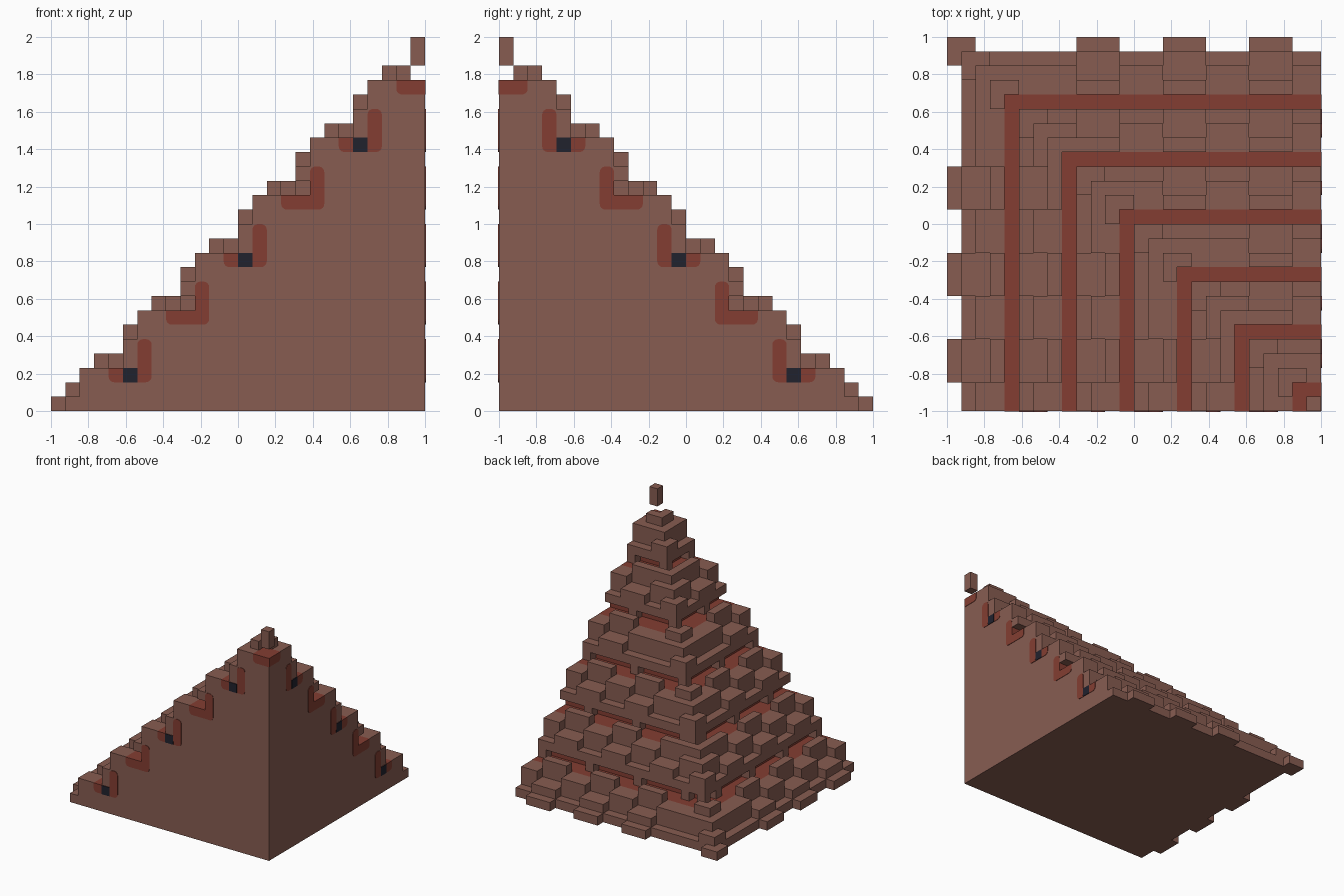
import bpy, bmesh, math

N = 26            # blocks along each side
U = 2.0 / N       # size of one block

if "Cube" in bpy.data.objects:
    bpy.data.objects.remove(bpy.data.objects["Cube"], do_unlink=True)


def make_material(name, rgb):
    mat = bpy.data.materials.new(name)
    mat.use_nodes = True
    color = (*rgb, 1.0)
    mat.diffuse_color = color
    mat.node_tree.nodes["Principled BSDF"].inputs["Base Color"].default_value = color
    return mat


BROWN = make_material("brown_stone", (0.245, 0.108, 0.083))
RED = make_material("red_stone", (0.23, 0.048, 0.032))
NAVY = make_material("dark_navy", (0.015, 0.016, 0.027))


def add_object(name, bm, materials):
    mesh = bpy.data.meshes.new(name)
    bm.to_mesh(mesh)
    bm.free()
    for mat in materials:
        mesh.materials.append(mat)
    obj = bpy.data.objects.new(name, mesh)
    bpy.context.scene.collection.objects.link(obj)
    return obj


def in_brick(pos, edge):
    """Raised bricks, three blocks wide, left out close to the corner."""
    centre = 6 * (pos // 6) + 3
    return abs(pos - centre) <= 1 and edge - centre > 4


def solid(x, y, k):
    """Whether a block of the stepped quarter pyramid is filled."""
    if min(x, y, k) < 0 or max(x, y, k) >= N:
        return False
    a, b = N - 1 - x, y
    ring, pos = max(a, b), min(a, b)
    tier, course = divmod(k, 4)
    edge = 24 - 4 * tier
    corner = pos >= ring - 1
    if tier == 6:                                   # capstone
        return ring == 0
    if course == 0:                                 # full wall, toothed at the base
        foot = k == 0 and ring == 25 and (in_brick(pos, 25) or corner)
        return ring <= edge or foot
    if course == 1:                                 # staggered brick course
        return ring < edge or (ring == edge and (in_brick(pos, edge) or corner))
    if course == 2:                                 # opposite stagger
        return ring < edge - 1 or (ring == edge - 1 and not in_brick(pos, edge))
    if ring == edge - 2:                            # parapet
        return in_brick(pos, edge) or corner
    if ring == edge - 4 and ring > 0:               # brackets under the next wall
        return pos % 6 == 3 * (tier % 2) or pos == ring
    return ring < edge - 4                          # recessed wall


def is_red(x, y, k, axis, sign):
    """Ledges and the recessed walls behind them are red."""
    ring = max(N - 1 - x, y)
    tier, course = divmod(k, 4)
    edge = 24 - 4 * tier
    if course == 2:
        return axis == 2 and sign > 0 and ring in (edge - 3, edge - 4)
    outward = (axis == 0 and sign < 0) or (axis == 1 and sign > 0)
    return course == 3 and ring == edge - 5 and outward


# Stepped body: only the outer faces of the filled blocks
bm = bmesh.new()
corners = {}


def vertex(p):
    if p not in corners:
        corners[p] = bm.verts.new((p[0] * U - 1, p[1] * U - 1, p[2] * U))
    return corners[p]


for x in range(N):
    for y in range(N):
        for k in range(N):
            if not solid(x, y, k):
                continue
            for axis in range(3):
                for sign in (-1, 1):
                    near = [x, y, k]
                    near[axis] += sign
                    if solid(*near):
                        continue
                    quad = []
                    for du, dv in ((0, 0), (1, 0), (1, 1), (0, 1)):
                        p = [x, y, k]
                        p[axis] += sign > 0
                        p[(axis + 1) % 3] += du
                        p[(axis + 2) % 3] += dv
                        quad.append(vertex(tuple(p)))
                    if sign < 0:
                        quad.reverse()
                    face = bm.faces.new(quad)
                    face.material_index = int(is_red(x, y, k, axis, sign))
bmesh.ops.dissolve_limit(bm, angle_limit=math.radians(1), verts=bm.verts[:],
                         edges=bm.edges[:], delimit={'MATERIAL'})
add_object("stepped_pyramid", bm, [BROWN, RED])


# Inlays on the two cut sides
def inlay(bm, h0, h1, k0, k1, rounded, depth, radius=0.4):
    """Plate on both cut sides; rounded flags go low-near, low-far, top-far, top-near."""
    outline = []
    spots = ((h0, k0, 1, 1), (h1, k0, -1, 1), (h1, k1, -1, -1), (h0, k1, 1, -1))
    for i, (h, k, sh, sk) in enumerate(spots):
        if not rounded[i]:
            outline.append((h, k))
            continue
        for step in range(5):
            turn = math.pi + i * math.pi / 2 + step * math.pi / 8
            outline.append((h + radius * (sh + math.cos(turn)),
                            k + radius * (sk + math.sin(turn))))
    for side in (0, 1):
        rims = []
        for d in (0, depth):
            if side == 0:
                rim = [(1 - h * U, -1 - d, k * U) for h, k in outline]
            else:
                rim = [(1 + d, h * U - 1, k * U) for h, k in outline]
            rims.append([bm.verts.new(p) for p in rim])
        faces = [bm.faces.new(rims[0]), bm.faces.new(rims[1][::-1])]
        count = len(outline)
        for i in range(count):
            j = (i + 1) % count
            faces.append(bm.faces.new((rims[0][j], rims[0][i], rims[1][i], rims[1][j])))
        bmesh.ops.recalc_face_normals(bm, faces=faces)


red_bm, navy_bm = bmesh.new(), bmesh.new()
for tier in range(6):
    ring, k = 19 - 4 * tier, 4 * tier + 2
    last = ring < 0
    inlay(red_bm, max(ring, 0), ring + 3, k, k + 1, (not last, True, False, False), 0.003)
    if not last:
        inlay(red_bm, ring, ring + 1, k, k + 3, (True, tier % 2 == 0, True, True), 0.004)
        if tier % 2 == 0:
            inlay(navy_bm, ring + 1, ring + 2, k, k + 1, (False,) * 4, 0.006)
add_object("ledge_inlays", red_bm, [RED])
add_object("channel_inlays", navy_bm, [NAVY])
